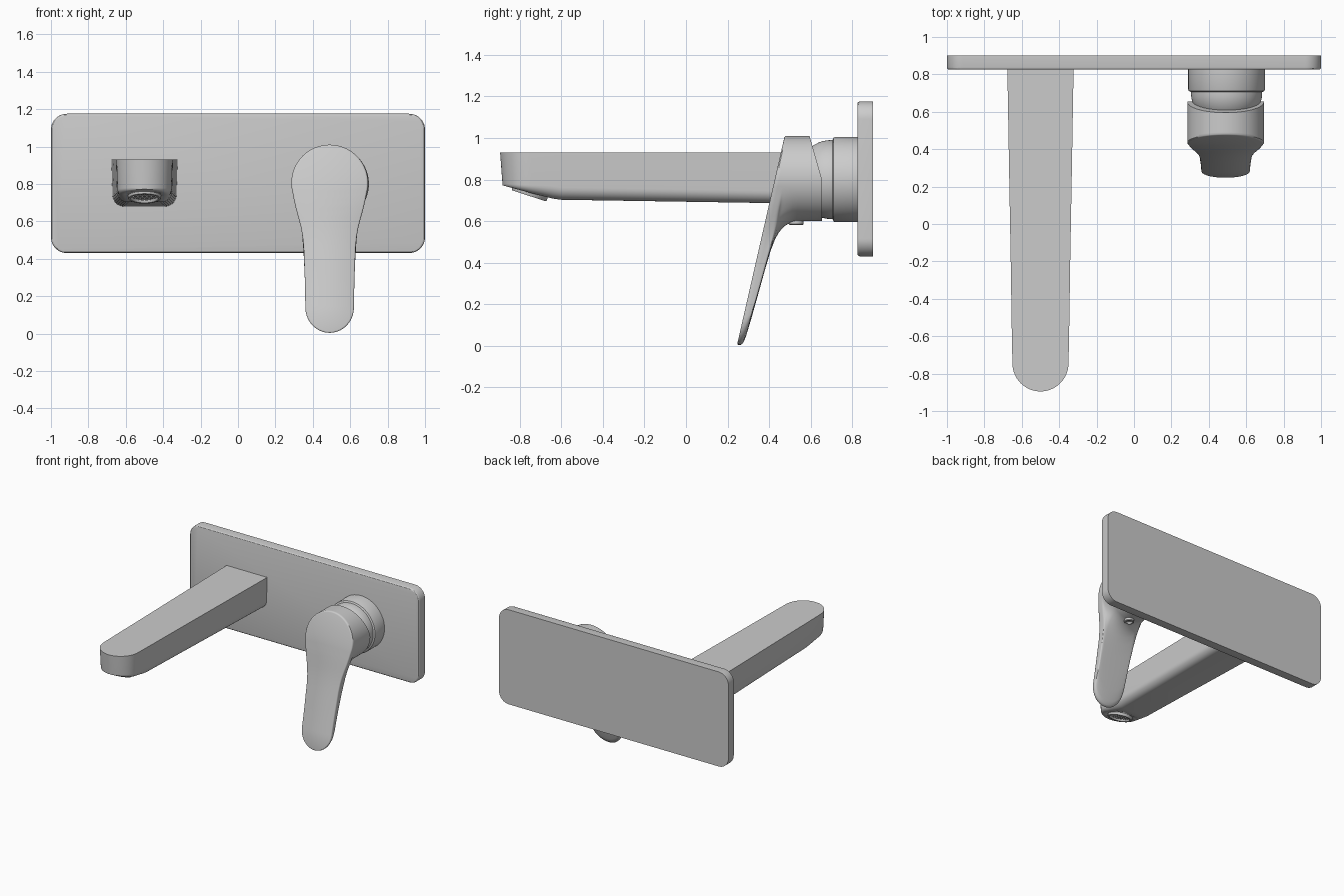
import bpy, bmesh, math
from mathutils import Matrix, Vector

if "Cube" in bpy.data.objects:
    bpy.data.objects.remove(bpy.data.objects["Cube"])


def finish(bm, name, angle=35):
    bmesh.ops.remove_doubles(bm, verts=bm.verts, dist=1e-5)
    bmesh.ops.recalc_face_normals(bm, faces=bm.faces)
    me = bpy.data.meshes.new(name)
    bm.to_mesh(me)
    bm.free()
    ob = bpy.data.objects.new(name, me)
    bpy.context.collection.objects.link(ob)
    bpy.ops.object.select_all(action='DESELECT')
    ob.select_set(True)
    bpy.context.view_layer.objects.active = ob
    bpy.ops.object.shade_smooth_by_angle(angle=math.radians(angle))
    return ob


def lathe(name, profile, loc, tilt, seg=64):
    """Revolve (radius, height) points; tilt turns the axis about x."""
    m = Matrix.Translation(loc) @ Matrix.Rotation(math.radians(tilt), 4, 'X')
    bm = bmesh.new()
    rings = []
    for r, h in profile:
        rings.append([bm.verts.new(m @ Vector((r * math.cos(2 * math.pi * k / seg),
                                               r * math.sin(2 * math.pi * k / seg), h)))
                      for k in range(seg)])
    bridge(bm, rings)
    bm.faces.new(rings[0])
    bm.faces.new(rings[-1])
    return finish(bm, name)


def bridge(bm, rings):
    n = len(rings[0])
    for a, b in zip(rings, rings[1:]):
        for k in range(n):
            j = (k + 1) % n
            bm.faces.new((a[k], a[j], b[j], b[k]))


def lerp(a, b, t):
    return a + (b - a) * t


# Wall plate: rounded corners, softened front rim
bm = bmesh.new()
bmesh.ops.create_cube(bm, size=1, matrix=Matrix.Translation((0, .8625, .803))
                      @ Matrix.Diagonal((2, .075, .745, 1)))
side = [e for e in bm.edges if abs(e.verts[0].co.y - e.verts[1].co.y) > .05]
bmesh.ops.bevel(bm, geom=side, offset=.085, segments=10, profile=.5, affect='EDGES')
rim = [e for e in bm.edges if all(v.co.y < .83 for v in e.verts)]
bmesh.ops.bevel(bm, geom=rim, offset=.012, segments=3, profile=.5, affect='EDGES')
finish(bm, "wall_plate", 30)

# Spout: U-shaped sections lofted towards a round nose
bm = bmesh.new()
stations = [(.83, .177), (.3, .168), (-.2, .159), (-.6, .153), (-.64, .152), (-.745, .15)]
stations += [(-.745 - .15 * math.sin(a), max(.15 * math.cos(a), .002))
             for a in (math.pi / 2 * k / 16 for k in range(1, 17))]
rings = []
for y, w in stations:
    low = lerp(.68, .703, (.83 - y) / 1.45) if y > -.62 else lerp(.703, .772, (-.62 - y) / .275)
    r = min(.06, w * .8) * (1 if y > -.64 else max(.25, 1 - (-.64 - y) / .3))
    r = min(r, w * .8)
    half = [(w, .93)]
    for k in range(9):
        a = math.pi / 2 * k / 8
        half.append((w * .965 - r + r * math.cos(a), low + r - r * math.sin(a)))
    pts = half + [(-x, z) for x, z in reversed(half)]
    lean = max(0, (-.745 - y) / .15) * .012
    rings.append([bm.verts.new((-.5 + x, y + lean * (.93 - z) / .16, z)) for x, z in pts])
bridge(bm, rings)
bm.faces.new(rings[0])
bm.faces.new(rings[-1])
spout = finish(bm, "spout", 40)

# Outlet hole in the underside of the nose
AER = (-.5, -.752, .735)
cutter = lathe("outlet_cutter", [(.088, -.035), (.088, .1)], AER, 162)
cutter.hide_render = True
mod = spout.modifiers.new("outlet", 'BOOLEAN')
mod.operation, mod.solver, mod.object = 'DIFFERENCE', 'EXACT', cutter
bpy.context.view_layer.objects.active = spout
bpy.ops.object.modifier_apply(modifier=mod.name)
bpy.data.objects.remove(cutter)

# Aerator: collar with a recessed mesh
lathe("aerator_collar", [(.089, -.034), (.089, .008), (.085, .014), (.074, .014),
                         (.07, .01), (.066, -.006), (.02, -.006)], AER, 162)
bm = bmesh.new()
m = Matrix.Translation(AER) @ Matrix.Rotation(math.radians(162), 4, 'X')
for k in range(-3, 4):
    o = k * .017
    length = 2 * math.sqrt(.066 ** 2 - o * o)
    for turn in (45, 135):
        bmesh.ops.create_cube(bm, size=1, matrix=m @ Matrix.Rotation(math.radians(turn), 4, 'Z')
                              @ Matrix.Translation((0, o, -.003))
                              @ Matrix.Diagonal((length, .005, .01, 1)))
finish(bm, "aerator_mesh")

# Valve body: round base and domed neck
dome = [(.19 * math.cos(a), .132 + .17 * math.sin(a))
        for a in (math.radians(d) for d in range(0, 71, 7))]
lathe("valve_body", [(.205, 0), (.205, .112), (.202, .119), (.19, .125)] + dome,
      (.495, .83, .8), 90)

# Lever: paddle outline on a leaning plane, blending back into a round head
CX, CZ, R = .49, .805, .205
right = [(R * math.cos(a), CZ + R * math.sin(a))
         for a in (math.radians(90 - 105 * k / 24) for k in range(25))]
heads = list(right)
tail = [(.192, .72), (.181, .67), (.167, .62), (.154, .57), (.145, .52), (.139, .46),
        (.136, .38), (.133, .3), (.131, .22), (.13, .14)]
tail += [(.13 * math.cos(a), .14 - .136 * math.sin(a))
         for a in (math.pi / 2 * k / 10 for k in range(1, 11))]
right += tail
for k in range(1, len(tail) + 1):
    a = math.radians(-15 - 75 * k / len(tail))
    heads.append((R * math.cos(a), CZ + R * math.sin(a)))


def front_y(z):
    return .475 - (1.01 - z) * .228


def back_y(z):
    return .655 - max(0, z - .8) * .286


# (depth behind front face, blend to round head, inset)
layers = [(0, 0, .008), (.003, 0, .003), (.009, 0, 0), (.026, 0, 0), (.038, .015, 0),
          (.046, .06, 0), (.052, .2, 0), (.056, .4, 0), (.059, .6, 0), (.063, .76, 0),
          (.07, .85, 0), (.08, .91, 0), (.1, .96, 0), (.125, .99, 0), (.15, 1, 0), (None, 1, 0)]
bm = bmesh.new()
rings = []
for d, b, inset in layers:
    pts = []
    for (px, pz), (hx, hz) in zip(right, heads):
        x, z = lerp(px, hx, b), lerp(pz, hz, b)
        x *= 1 - inset / .17
        z = lerp(z, .5, inset / .5)
        if d is None:
            y = back_y(z)
        else:
            s = 1 - .4 * max(0, z - .6) / .4 if z > .6 else .7 + .3 * z / .6
            y = front_y(z) + d * s
        pts.append((x, y, z))
    pts += [(-x, y, z) for x, y, z in reversed(pts[1:-1])]
    rings.append([bm.verts.new((CX + x, y, z)) for x, y, z in pts])
bridge(bm, rings)
n = len(rings[0])
for ring in (rings[0], rings[-1]):
    for i in range(len(right) - 1):
        quad = [ring[i], ring[i + 1], ring[(n - i - 1) % n], ring[(n - i) % n]]
        bm.faces.new(list(dict.fromkeys(quad)))
finish(bm, "lever", 40)

# Grub-screw cap under the lever head
lathe("screw_cap", [(.036, -.05), (.036, .014), (.032, .018), (.022, .018), (.02, .004),
                    (.005, .004)], (CX, .53, .6), 180, 32)
